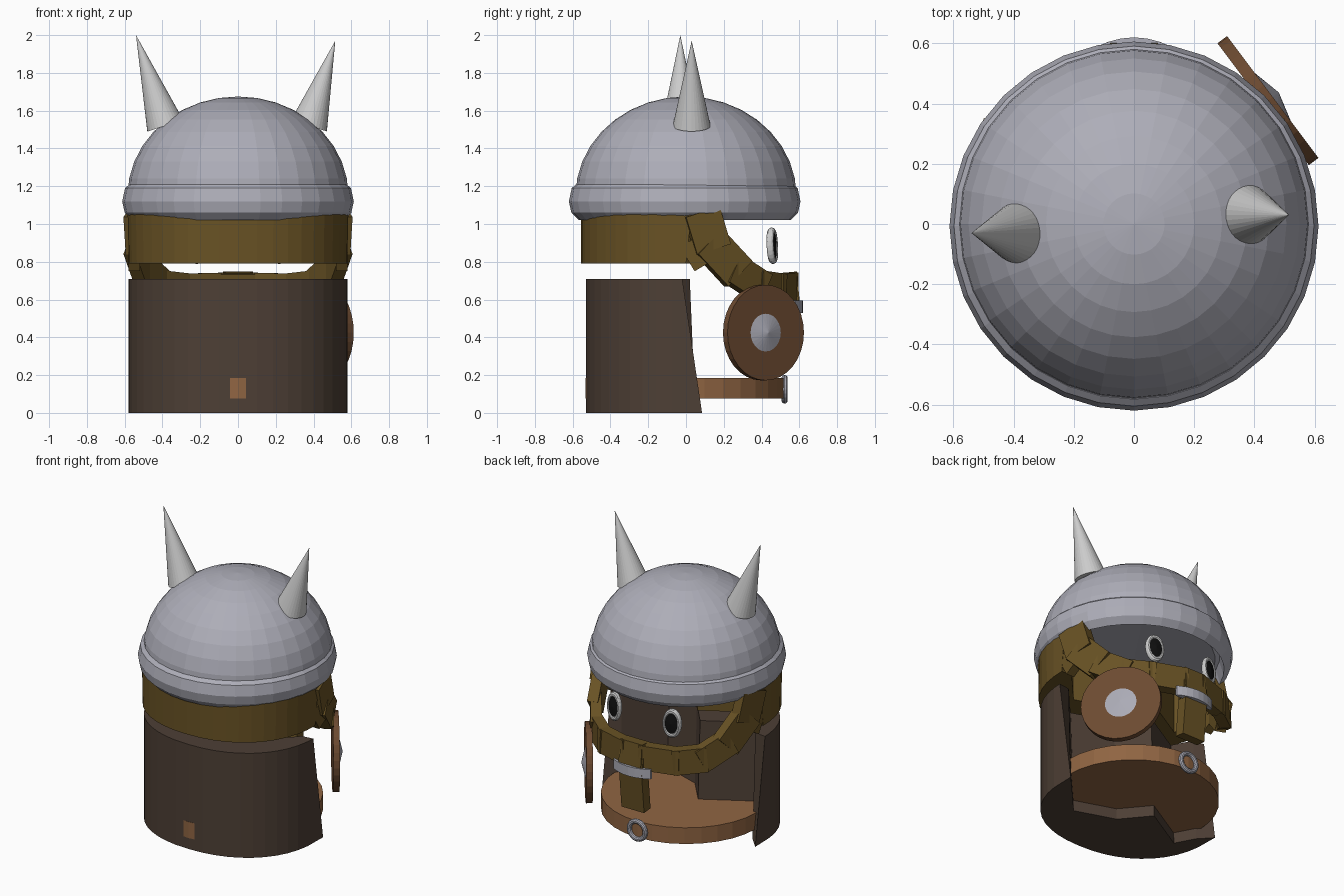
import bpy, bmesh, math
from math import sin, cos, pi, radians
from mathutils import Vector, Matrix

if "Cube" in bpy.data.objects:
    bpy.data.objects.remove(bpy.data.objects["Cube"])


def material(name, rgb):
    m = bpy.data.materials.new(name)
    m.diffuse_color = (*rgb, 1)
    m.use_nodes = True
    m.node_tree.nodes["Principled BSDF"].inputs["Base Color"].default_value = m.diffuse_color
    return m


HAIR = material("hair", (0.14, 0.085, 0.018))
CLOAK = material("cloak", (0.075, 0.05, 0.036))
WOOD = material("wood", (0.28, 0.13, 0.055))
SHIELD = material("shield_wood", (0.15, 0.068, 0.03))
STEEL = material("steel", (0.42, 0.42, 0.48))
HORN = material("horn", (0.55, 0.55, 0.54))
BLACK = material("black", (0.005, 0.005, 0.005))


def finish(name, bm, mat):
    bmesh.ops.recalc_face_normals(bm, faces=bm.faces)
    me = bpy.data.meshes.new(name)
    bm.to_mesh(me)
    bm.free()
    ob = bpy.data.objects.new(name, me)
    bpy.context.collection.objects.link(ob)
    me.materials.append(mat)
    return ob


def lathe(name, profile, segs, mat, closed=False, matrix=Matrix()):
    """Revolve (radius, z) points around z, then place by matrix."""
    bm = bmesh.new()
    vs = [bm.verts.new((r, 0, z)) for r, z in profile]
    pairs = list(zip(vs, vs[1:])) + ([(vs[-1], vs[0])] if closed else [])
    es = [bm.edges.new(p) for p in pairs]
    bmesh.ops.spin(bm, geom=vs + es, cent=(0, 0, 0), axis=(0, 0, 1),
                   angle=2 * pi, steps=segs, use_merge=True)
    bmesh.ops.remove_doubles(bm, verts=bm.verts, dist=1e-5)
    bm.transform(matrix)
    return finish(name, bm, mat)


def aim(center, normal):
    q = Vector(normal).normalized().to_track_quat('Z', 'Y')
    return Matrix.Translation(center) @ q.to_matrix().to_4x4()


def loft(name, bottom, top, z0, z1, mat):
    bm = bmesh.new()
    a = [bm.verts.new((x, y, z0)) for x, y in bottom]
    b = [bm.verts.new((x, y, z1)) for x, y in top]
    n = len(a)
    bm.faces.new(a)
    bm.faces.new(b)
    for i in range(n):
        j = (i + 1) % n
        bm.faces.new((a[i], a[j], b[j], b[i]))
    return finish(name, bm, mat)


def block(bm, center, along, outward, size):
    """Box with x along 'along', y along 'outward'."""
    u = Vector(along).normalized()
    v = Vector(outward)
    v = (v - u * v.dot(u)).normalized()
    m = Matrix((u, v, u.cross(v))).transposed().to_4x4()
    bmesh.ops.create_cube(bm, size=1, matrix=Matrix.Translation(center) @ m @ Matrix.Diagonal((*size, 1)))


def ring_profile(R, r, n=10):
    return [(R + r * cos(2 * pi * i / n), r * sin(2 * pi * i / n)) for i in range(n)]


# helmet dome, closed underneath inside the brim
dome = [(0.585 * cos(radians(a)), 1.15 + 0.525 * sin(radians(a))) for a in range(0, 90, 10)]
lathe("helmet_dome", [(0, 1.10), (0.5, 1.09)] + dome + [(0, 1.675)], 32, STEEL)
lathe("helmet_brim", [(0.56, 1.02), (0.60, 1.06), (0.613, 1.12), (0.598, 1.19), (0.575, 1.21), (0.53, 1.12)],
      32, STEEL, True, Matrix.Translation((0, -0.007, 0)))

# horns
for side, base, tip in (("left", (-0.385, -0.03, 1.52), (-0.54, -0.03, 2.0)),
                        ("right", (0.375, 0.03, 1.52), (0.515, 0.03, 1.97))):
    axis = Vector(tip) - Vector(base)
    lathe(side + "_horn", [(0, 0), (0.1, 0), (0, axis.length)], 32, HORN, False, aim(base, axis))

# cloak and back hair: solid half rounds with a folded inner front
folds = [(0.50, 0.0), (0.30, -0.22), (0.03, -0.13), (-0.12, 0.05), (-0.43, -0.13), (-0.50, 0.0)]


def half_round(rx, ry, end_y, p=0.91):
    arc = []
    for i in range(21):
        a = radians(187 + 166 * i / 20)
        arc.append((math.copysign(rx * abs(cos(a)) ** p, cos(a)), -ry * abs(sin(a)) ** p))
    return [(-rx, end_y)] + arc + [(rx, end_y)]


loft("cloak", half_round(0.58, 0.53, 0.085) + folds,
     half_round(0.58, 0.53, -0.02) + [(x, y - 0.03) for x, y in folds], 0, 0.71, CLOAK)
loft("back_hair", half_round(0.58, 0.555, 0.0) + folds,
     half_round(0.585, 0.555, 0.03) + folds, 0.79, 1.06, HAIR)

# beard: chain of blocks on an arc, mirrored
path = [(0.09, 1.04), (0.135, 0.89), (0.26, 0.755), (0.39, 0.67), (0.49, 0.655), (0.555, 0.66)]
R = 0.56
pts = [Vector((math.sqrt(max(R * R - y * y, 0)), y, z)) for y, z in path]
pts[-1].x = 0.07
bm = bmesh.new()
for s in (1, -1):
    side = [Vector((p.x * s, p.y, p.z)) for p in pts]
    for i, (p, q) in enumerate(zip(side, side[1:])):
        c = (p + q) / 2
        block(bm, c, q - p, (c.x, c.y, 0), ((q - p).length + 0.05, 0.07, 0.19 if i < 2 else 0.165))
    block(bm, (0.55 * s, 0.05, 0.84), (0, 0.6, -1), (s, 0, 0), (0.15, 0.06, 0.1))
block(bm, (0, 0.555, 0.66), (1, 0, 0), (0, 1, 0.1), (0.16, 0.08, 0.17))
finish("beard", bm, HAIR)

# braid hanging from the beard
bm = bmesh.new()
block(bm, (0, 0.555, 0.64), (1, 0, 0), (0, 1, 0.15), (0.18, 0.07, 0.2))
block(bm, (0, 0.55, 0.42), (1, 0, 0), (0, 1, -0.1), (0.17, 0.07, 0.27))
finish("braid", bm, HAIR)

# curved metal band around the braid
xs = [0.14 * cos(pi * i / 10) for i in range(11)]
outer = [(x, 0.58 + 0.04 * (1 - (x / 0.14) ** 2)) for x in xs]
band = outer + [(-0.14, 0.565), (0.14, 0.565)]
loft("braid_band", band, band, 0.53, 0.595, STEEL)

# eyes
for name, sx in (("left", -1), ("right", 1)):
    c = Vector((0.217 * sx, 0.457, 0.885))
    m = Matrix.Translation(c) @ Matrix.Diagonal((0.62, 1, 1, 1)) @ aim((0, 0, 0), (0.15 * sx, 1, 0.05))
    lathe(name + "_eye_rim", ring_profile(0.078, 0.019), 24, HORN, True, m)
    lathe(name + "_eye", [(0, -0.015), (0.075, -0.015), (0.075, 0.012), (0, 0.022)], 24, BLACK, False, m)

# base board with its front ring
lathe("base_board", [(0, 0.075), (0.527, 0.075), (0.527, 0.185), (0, 0.185)], 32, WOOD,
      False, Matrix.Translation((0, -0.005, 0)))
lathe("front_ring", ring_profile(0.06, 0.016), 20, STEEL, True, aim((0, 0.522, 0.125), (0, 1, 0)))

# shield and boss
m = aim((0.445, 0.41, 0.425), (0.8, 0.6, 0))
lathe("shield", [(0, -0.02), (0.253, -0.02), (0.253, 0.02), (0, 0.02)], 32, SHIELD, False, m)
lathe("shield_boss", [(0, 0.0), (0.1, 0.0), (0.1, 0.02), (0, 0.045)], 24, STEEL, False, m)
